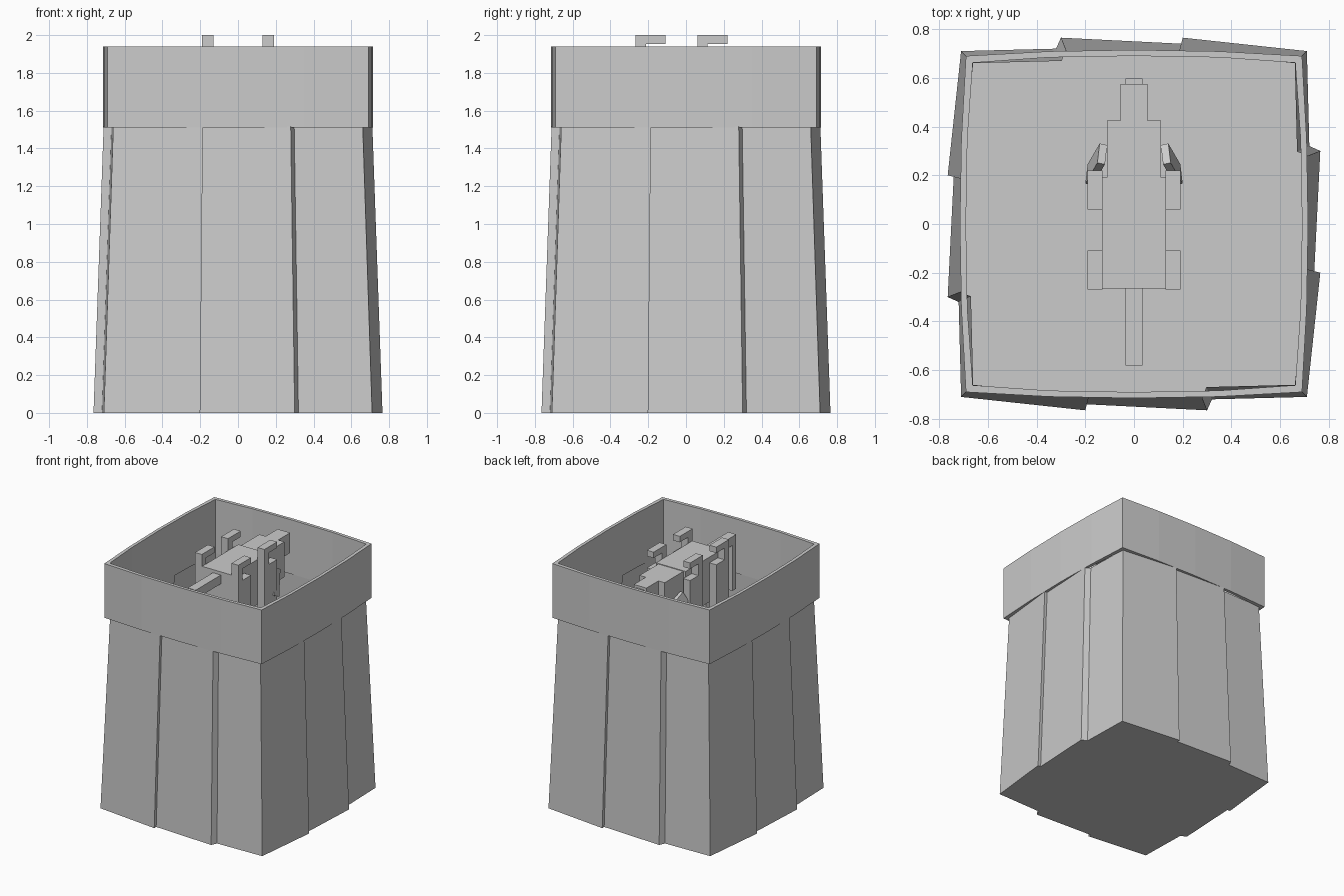
import bpy, bmesh
from math import radians
from mathutils import Matrix, Euler

if "Cube" in bpy.data.objects:
    bpy.data.objects.remove(bpy.data.objects["Cube"])


def finish(name, bm, recalc=True):
    if recalc:
        bmesh.ops.recalc_face_normals(bm, faces=bm.faces)
    mesh = bpy.data.meshes.new(name)
    bm.to_mesh(mesh)
    bm.free()
    ob = bpy.data.objects.new(name, mesh)
    bpy.context.collection.objects.link(ob)
    return ob


def four_sides(side):
    """Repeat a front-side profile (last point excluded) around z."""
    pts = []
    for k in range(4):
        for x, y in side:
            for _ in range(k):
                x, y = -y, x
            pts.append((x, y))
    return pts


def ring(bm, pts, z, scale=1.0):
    return [bm.verts.new((x * scale, y * scale, z)) for x, y in pts]


def bridge(bm, a, b):
    n = len(a)
    for i in range(n):
        j = (i + 1) % n
        bm.faces.new((a[i], a[j], b[j], b[i]))


def box(name, x, y, z, rot=(0, 0, 0)):
    """Box from (min, max) ranges, optionally turned about its centre."""
    bm = bmesh.new()
    size = [r[1] - r[0] for r in (x, y, z)]
    mid = [(r[0] + r[1]) / 2 for r in (x, y, z)]
    turn = Euler([radians(a) for a in rot]).to_matrix().to_4x4()
    bmesh.ops.create_cube(bm, size=1, matrix=Matrix.Translation(mid) @ turn @ Matrix.Diagonal((*size, 1)))
    return finish(name, bm)


# Tapered wall of overlapping panels, hollow with a closed base
panel_side = [(-0.71, -0.71), (-0.2, -0.765), (-0.2, -0.74), (0.3, -0.765), (0.32, -0.72)]
pts = four_sides(panel_side)
bm = bmesh.new()
low, high = ring(bm, pts, 0), ring(bm, pts, 1.515, 0.93)
bridge(bm, low, high)
bm.faces.new(low[::-1])
finish("panel_wall", bm, recalc=False)

# Bowed collar around the top
outer = four_sides([(-0.69, -0.69), (-0.35, -0.709), (0, -0.715), (0.35, -0.709)])
inner = four_sides([(-0.662, -0.662), (-0.35, -0.684), (0, -0.69), (0.35, -0.684)])
bm = bmesh.new()
rings = [ring(bm, outer, 1.51), ring(bm, outer, 1.94), ring(bm, inner, 1.94), ring(bm, inner, 1.51)]
for i in range(4):
    bridge(bm, rings[i], rings[(i + 1) % 4])
finish("collar", bm)

# Blocky animal inside: body, head, snout, nose and tail
box("body", (-0.13, 0.13), (-0.265, 0.19), (1.55, 1.905))
box("head", (-0.11, 0.11), (0.19, 0.425), (1.62, 1.90))
box("snout", (-0.055, 0.055), (0.425, 0.575), (1.74, 1.90))
box("nose", (-0.035, 0.035), (0.575, 0.597), (1.82, 1.88))
box("tail", (-0.035, 0.035), (-0.53, -0.265), (1.81, 1.88))
box("tail_end", (-0.035, 0.035), (-0.58, -0.53), (1.45, 1.88))

# Legs with upturned feet, and ears, on both sides
for s, side in ((1, "right"), (-1, "left")):
    xr = tuple(sorted((0.13 * s, 0.19 * s)))
    for y, end in ((-0.268, "hind"), (0.06, "fore")):
        box(f"{end}_thigh_{side}", xr, (y, y + 0.16), (1.50, 1.86))
        box(f"{end}_shin_{side}", xr, (y, y + 0.055), (1.86, 1.953))
        box(f"{end}_foot_{side}", xr, (y, y + 0.16), (1.953, 2.0))
    cx = 0.155 * s
    box(f"ear_{side}", (cx - 0.016, cx + 0.016), (0.20, 0.29), (1.56, 1.76), (-28, -10 * s, 12 * s))
